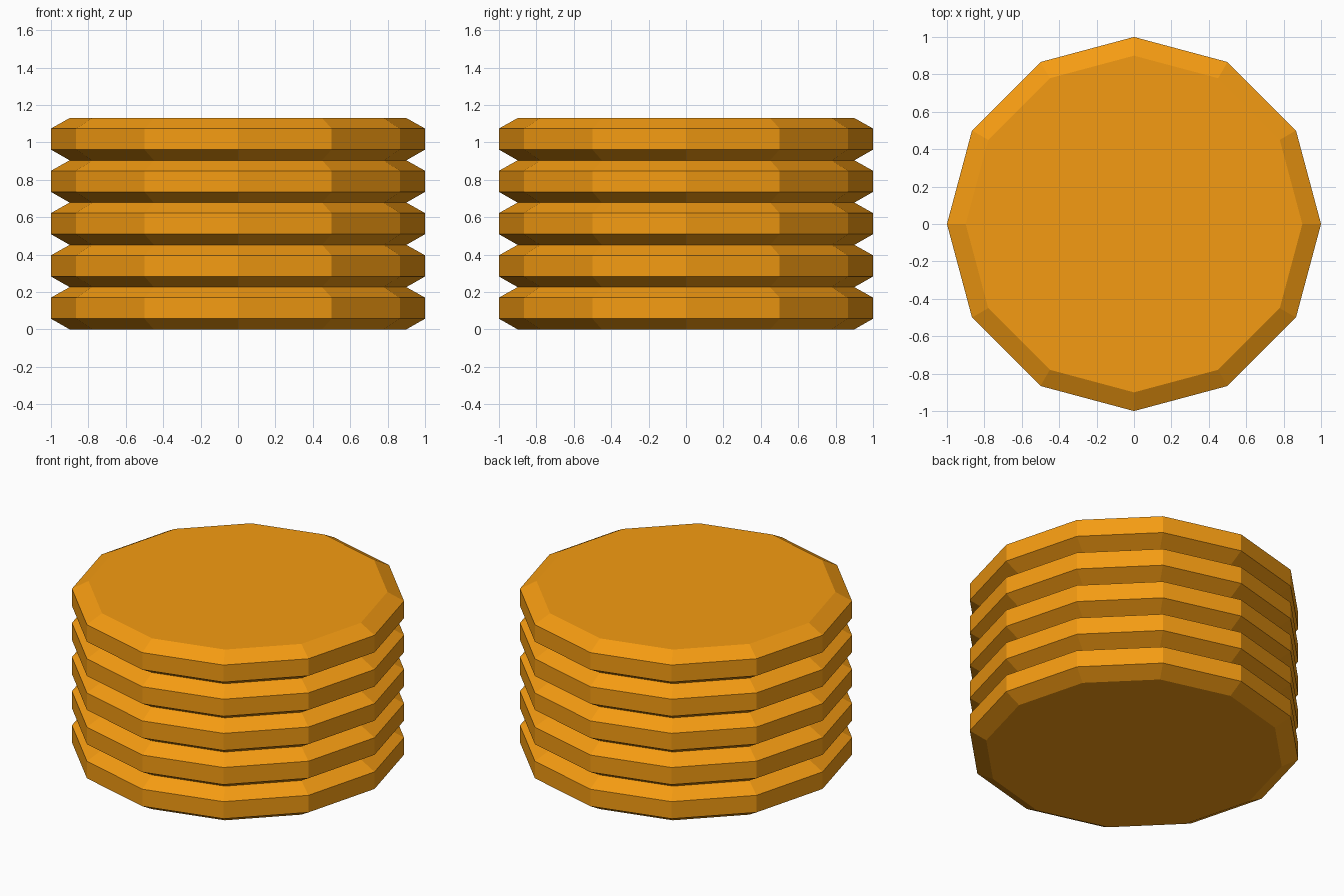
import bpy, bmesh
from math import cos, sin, tau

if "Cube" in bpy.data.objects:
    bpy.data.objects.remove(bpy.data.objects["Cube"])

SIDES, COINS, STEP = 12, 5, 0.226
# coin edge profile: (radius, height)
PROFILE = [(0.9, 0.0), (1.0, 0.057), (1.0, 0.17), (0.9, STEP)]

gold = bpy.data.materials.new("gold")
gold.diffuse_color = (0.91, 0.33, 0.006, 1)
gold.use_nodes = True
gold.node_tree.nodes["Principled BSDF"].inputs["Base Color"].default_value = gold.diffuse_color

# one bevelled twelve-sided coin
bm = bmesh.new()
rings = [[bm.verts.new((r * cos(tau * i / SIDES), r * sin(tau * i / SIDES), z))
          for i in range(SIDES)] for r, z in PROFILE]
for low, high in zip(rings, rings[1:]):
    for i in range(SIDES):
        j = (i + 1) % SIDES
        bm.faces.new((low[i], low[j], high[j], high[i]))
bm.faces.new(rings[0][::-1])
bm.faces.new(rings[-1])
mesh = bpy.data.meshes.new("coin")
bm.to_mesh(mesh)
bm.free()
mesh.materials.append(gold)

# stack of coins
for k in range(COINS):
    coin = bpy.data.objects.new(f"coin_{k + 1}", mesh)
    coin.location.z = k * STEP
    bpy.context.collection.objects.link(coin)
